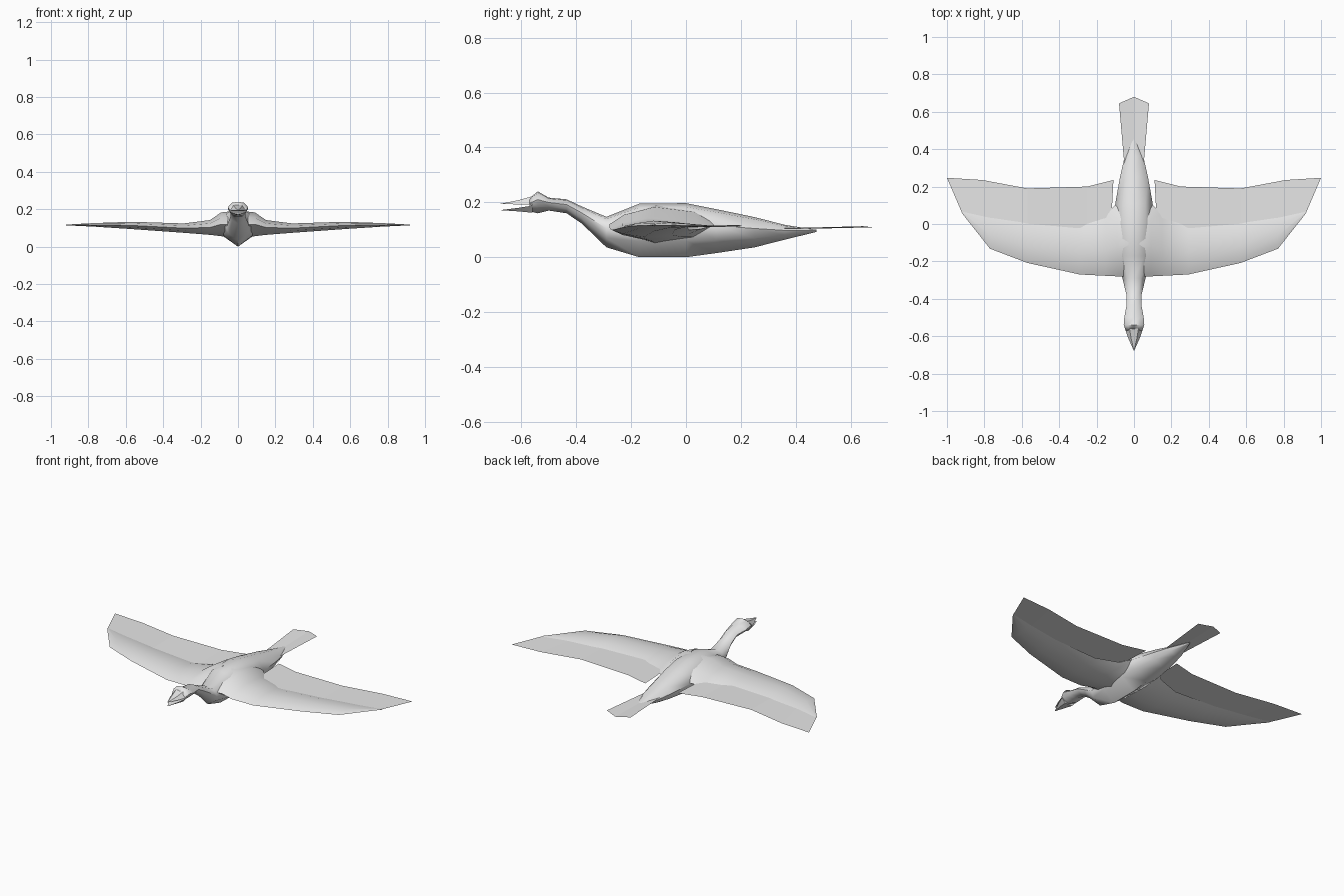
import bpy, bmesh, math

if "Cube" in bpy.data.objects:
    bpy.data.objects.remove(bpy.data.objects["Cube"])

grey = bpy.data.materials.new("plumage grey")
grey.diffuse_color = (0.8, 0.8, 0.8, 1)
grey.use_nodes = True
grey.node_tree.nodes["Principled BSDF"].inputs["Base Color"].default_value = grey.diffuse_color


def finish(name, bm, solid=True, angle=60):
    if solid:
        bmesh.ops.remove_doubles(bm, verts=bm.verts, dist=0.0005)
        bmesh.ops.recalc_face_normals(bm, faces=bm.faces)
    me = bpy.data.meshes.new(name)
    bm.to_mesh(me)
    bm.free()
    me.materials.append(grey)
    ob = bpy.data.objects.new(name, me)
    bpy.context.collection.objects.link(ob)
    bpy.ops.object.select_all(action='DESELECT')
    ob.select_set(True)
    bpy.context.view_layer.objects.active = ob
    if solid:
        bpy.ops.object.shade_smooth_by_angle(angle=math.radians(angle))
    return ob


def loft(name, rings, angle=60):
    """Skin closed rings of equal length and cap both ends."""
    bm = bmesh.new()
    vs = [[bm.verts.new(p) for p in r] for r in rings]
    n = len(vs[0])
    for a, b in zip(vs, vs[1:]):
        for i in range(n):
            j = (i + 1) % n
            bm.faces.new((a[i], a[j], b[j], b[i]))
    bm.faces.new(vs[0][::-1])
    bm.faces.new(vs[-1])
    return finish(name, bm, True, angle)


def sheet(name, front, back):
    """Single-layer strip between two edges, facing up."""
    bm = bmesh.new()
    f = [bm.verts.new(p) for p in front]
    b = [bm.verts.new(p) for p in back]
    for i in range(len(f) - 1):
        bm.faces.new((f[i], f[i + 1], b[i + 1], b[i]))
    for face in bm.faces:
        face.normal_update()
        if face.normal.z < 0:
            face.normal_flip()
    return finish(name, bm, False)


# Body, neck and head: y, half width, bottom z, top z
half = [(0, 1), (0.6, 0.86), (1, 0.25), (0.8, -0.4), (0, -1)]
section = half + [(-x, z) for x, z in half[-2:0:-1]]
stations = [(-0.57, 0.045, 0.167, 0.215), (-0.54, 0.055, 0.16, 0.24),
            (-0.50, 0.052, 0.17, 0.217), (-0.435, 0.040, 0.16, 0.211),
            (-0.38, 0.040, 0.123, 0.185), (-0.29, 0.062, 0.036, 0.147),
            (-0.17, 0.095, 0.0, 0.195), (0.0, 0.105, 0.0, 0.197),
            (0.11, 0.10, 0.015, 0.175), (0.25, 0.075, 0.036, 0.146),
            (0.36, 0.05, 0.064, 0.118), (0.475, 0.004, 0.092, 0.1)]
loft("body", [[(x * w, y, (t + b) / 2 + z * (t - b) / 2) for x, z in section]
              for y, w, b, t in stations])

# Open beak: two tapering wedges
def beak(name, z_flat, z_out, z_tip):
    def ring(y, w, zf, zo):
        return [(-w, y, zf), (w, y, zf), (w * 0.5, y, zo), (-w * 0.5, y, zo)]
    loft(name, [ring(-0.56, 0.048, z_flat, z_out),
                ring(-0.61, 0.031, (z_flat + z_tip) / 2, (z_out + z_tip) / 2),
                ring(-0.675, 0.002, z_tip, z_tip + (z_out - z_flat) * 0.03)], 40)


beak("upper_beak", 0.191, 0.222, 0.194)
beak("lower_beak", 0.188, 0.162, 0.172)

# Wings: x, leading y, trailing y, bottom z, top z
wing = [(0.03, -0.28, 0.13, 0.045, 0.19), (0.09, -0.28, 0.11, 0.056, 0.183),
        (0.15, -0.277, 0.055, 0.063, 0.142), (0.29, -0.27, 0.01, 0.074, 0.124),
        (0.57, -0.208, 0.005, 0.094, 0.133), (0.77, -0.132, 0.035, 0.107, 0.126),
        (0.92, 0.058, 0.066, 0.114, 0.118)]
# chord fraction and height of each point around the wing section
foil = [(0, 0), (0.14, 0.55), (0.42, 1), (0.78, 0.72), (1, 0),
        (0.78, -0.72), (0.42, -1), (0.14, -0.55)]
# Flight feathers: x, y, z of the trailing edge
flight = [(0.11, 0.235, 0.112), (0.25, 0.2, 0.112), (0.57, 0.19, 0.117),
          (0.81, 0.235, 0.115), (1.0, 0.247, 0.115)]
root = [(0.12, 0.04, 0.112), (0.25, -0.02, 0.108), (0.57, -0.03, 0.114),
        (0.76, 0.01, 0.117), (0.92, 0.06, 0.116)]
for side, s in (("right", 1), ("left", -1)):
    loft(side + "_wing",
         [[(s * x, l + c * (t - l), (hi + lo) / 2 + h * (hi - lo) / 2)
           for c, h in foil] for x, l, t, lo, hi in wing])
    sheet(side + "_flight_feathers",
          [(s * x, y, z) for x, y, z in root],
          [(s * x, y, z) for x, y, z in flight])

# Tail fan
sheet("tail_feathers",
      [(-0.05, 0.3, 0.104), (0, 0.3, 0.1), (0.05, 0.3, 0.104)],
      [(-0.08, 0.645, 0.113), (0, 0.68, 0.109), (0.08, 0.645, 0.113)])
